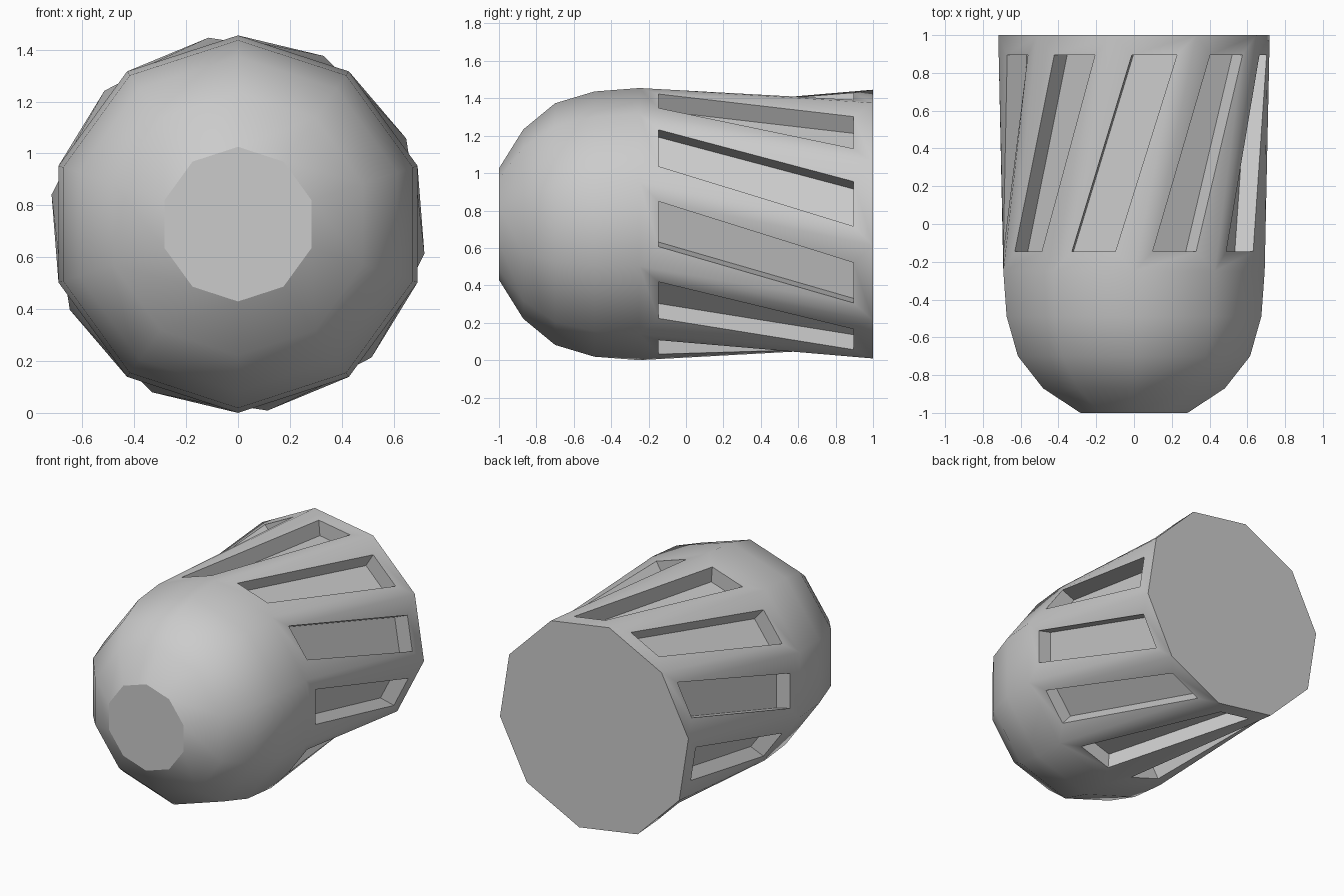
import bpy, bmesh
from math import sin, cos, radians
from mathutils import Vector

if "Cube" in bpy.data.objects:
    bpy.data.objects.remove(bpy.data.objects["Cube"])

N = 10                 # sides
CZ = 0.7275            # axis height
R = 0.7275             # barrel radius
TWIST = 27             # rotation of the back end, degrees
INSET = 0.104          # border around each slot
DEPTH = 0.105          # slot depth

bm = bmesh.new()


def point(y, r, deg, slide=0.0):
    """Point at an angle clockwise from the top, slid along the tangent."""
    a = radians(deg)
    return Vector((r * sin(a) + slide * cos(a), y,
                   CZ + r * cos(a) - slide * sin(a)))


def ring(y, r, offset=0):
    return [bm.verts.new(point(y, r, offset + i * 360 / N)) for i in range(N)]


def face(verts, smooth):
    bm.faces.new(verts).smooth = smooth


# Rounded nose, twisted barrel end
nose = [(-1.0, 0.298), (-0.87, 0.506), (-0.70, 0.646), (-0.49, 0.709), (-0.25, R)]
rings = [ring(y, r) for y, r in nose]
back = ring(1.0, R, TWIST)
for a, b in zip(rings, rings[1:]):
    for i in range(N):
        j = (i + 1) % N
        face((a[i], a[j], b[j], b[i]), True)
face(rings[0], False)
face(back, False)

# Barrel panels, each with a slanted recessed slot
front = rings[-1]
apothem = R * cos(radians(180 / N))
half = R * sin(radians(180 / N)) - INSET
for i in range(N):
    j = (i + 1) % N
    mid = (i + 0.5) * 360 / N
    outer = [front[i], front[j], back[j], back[i]]
    y0, y1 = -0.25 + INSET, 1.0 - INSET
    corners = [point(y0, apothem, mid, -half), point(y0, apothem, mid, half),
               point(y1, apothem, mid + TWIST, half), point(y1, apothem, mid + TWIST, -half)]
    a = radians(mid + TWIST / 2)
    inward = Vector((-sin(a), 0, -cos(a))) * DEPTH
    rim = [bm.verts.new(c) for c in corners]
    floor = [bm.verts.new(c + inward) for c in corners]
    for k in range(4):
        m = (k + 1) % 4
        face((outer[k], outer[m], rim[m], rim[k]), True)
        face((rim[k], rim[m], floor[m], floor[k]), False)
    face(floor, False)

bmesh.ops.recalc_face_normals(bm, faces=bm.faces)
mesh = bpy.data.meshes.new("slotted_barrel")
bm.to_mesh(mesh)
bm.free()
bpy.context.collection.objects.link(bpy.data.objects.new("slotted_barrel", mesh))
